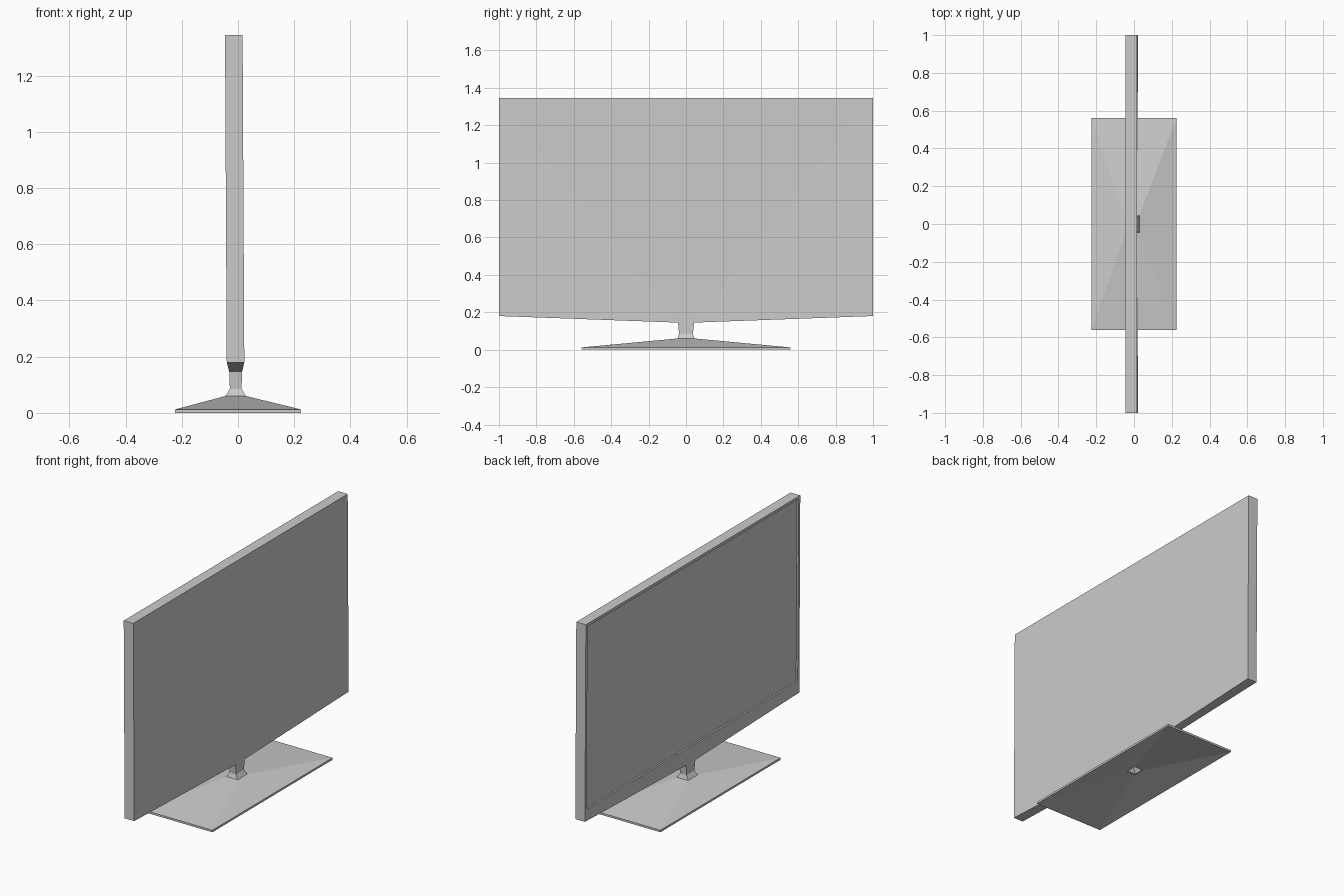
import bpy, bmesh

if "Cube" in bpy.data.objects:
    bpy.data.objects.remove(bpy.data.objects["Cube"])


def rect(bm, x0, x1, y, z):
    """Rectangular ring of four vertices at height z."""
    return [bm.verts.new((px, py, z)) for px, py in
            ((x0, -y), (x1, -y), (x1, y), (x0, y))]


def bridge(bm, a, b):
    """Join two equal rings with quads."""
    n = len(a)
    for i in range(n):
        j = (i + 1) % n
        bm.faces.new((a[i], a[j], b[j], b[i]))


def finish(bm, name):
    bmesh.ops.recalc_face_normals(bm, faces=bm.faces[:])
    mesh = bpy.data.meshes.new(name)
    bm.to_mesh(mesh)
    bm.free()
    obj = bpy.data.objects.new(name, mesh)
    bpy.context.collection.objects.link(obj)
    return obj


# Stand: hollow pyramid foot lofted into a flared, open neck
bm = bmesh.new()
sections = [
    (-0.035, 0.020, 0.030, 0.048),   # underside hole
    (-0.225, 0.225, 0.560, 0.000),   # foot rim, bottom
    (-0.225, 0.225, 0.560, 0.012),   # foot rim, top
    (-0.045, 0.028, 0.045, 0.060),   # neck root
    (-0.029, 0.013, 0.037, 0.085),   # neck waist
    (-0.031, 0.014, 0.043, 0.146),   # neck top
]
rings = [rect(bm, *s) for s in sections]
for a, b in zip(rings, rings[1:]):
    bridge(bm, a, b)
finish(bm, "stand")

# Display panel: slightly tilted slab with a shallow V-shaped lower edge
TOP, SIDE, LOW = 1.345, 0.18, 0.145
SCREEN, BACK = -0.040, 0.0225


def tilt(x, z):
    return x - 0.0053 * (z - SIDE)


def outline(bm, x, x_low):
    pts = [(x, -1, TOP), (x, -1, SIDE), (x_low, -0.043, LOW),
           (x_low, 0.043, LOW), (x, 1, SIDE), (x, 1, TOP)]
    return [bm.verts.new((tilt(px, pz), py, pz)) for px, py, pz in pts]


def opening(bm, x, margin):
    z0, z1, y = 0.25, TOP - margin, 1 - margin
    return [bm.verts.new((tilt(x, pz), py, pz)) for py, pz in
            ((-y, z1), (-y, z0), (y, z0), (y, z1))]


bm = bmesh.new()
f = outline(bm, SCREEN, -0.031)
b = outline(bm, BACK, 0.014)
bridge(bm, f, b)

# Rear cover
bm.faces.new((b[0], b[2], b[3], b[5]))
bm.faces.new((b[0], b[1], b[2]))
bm.faces.new((b[3], b[4], b[5]))

# Bezel around the recessed screen
o = opening(bm, SCREEN, 0.016)
i = opening(bm, SCREEN + 0.010, 0.016)
bm.faces.new((f[0], f[1], o[1], o[0]))
bm.faces.new((f[1], f[2], o[1]))
bm.faces.new((f[2], f[3], o[2], o[1]))
bm.faces.new((f[3], f[4], o[2]))
bm.faces.new((f[4], f[5], o[3], o[2]))
bm.faces.new((f[5], f[0], o[0], o[3]))
bridge(bm, o, i)
bm.faces.new(i)
finish(bm, "display_panel")
